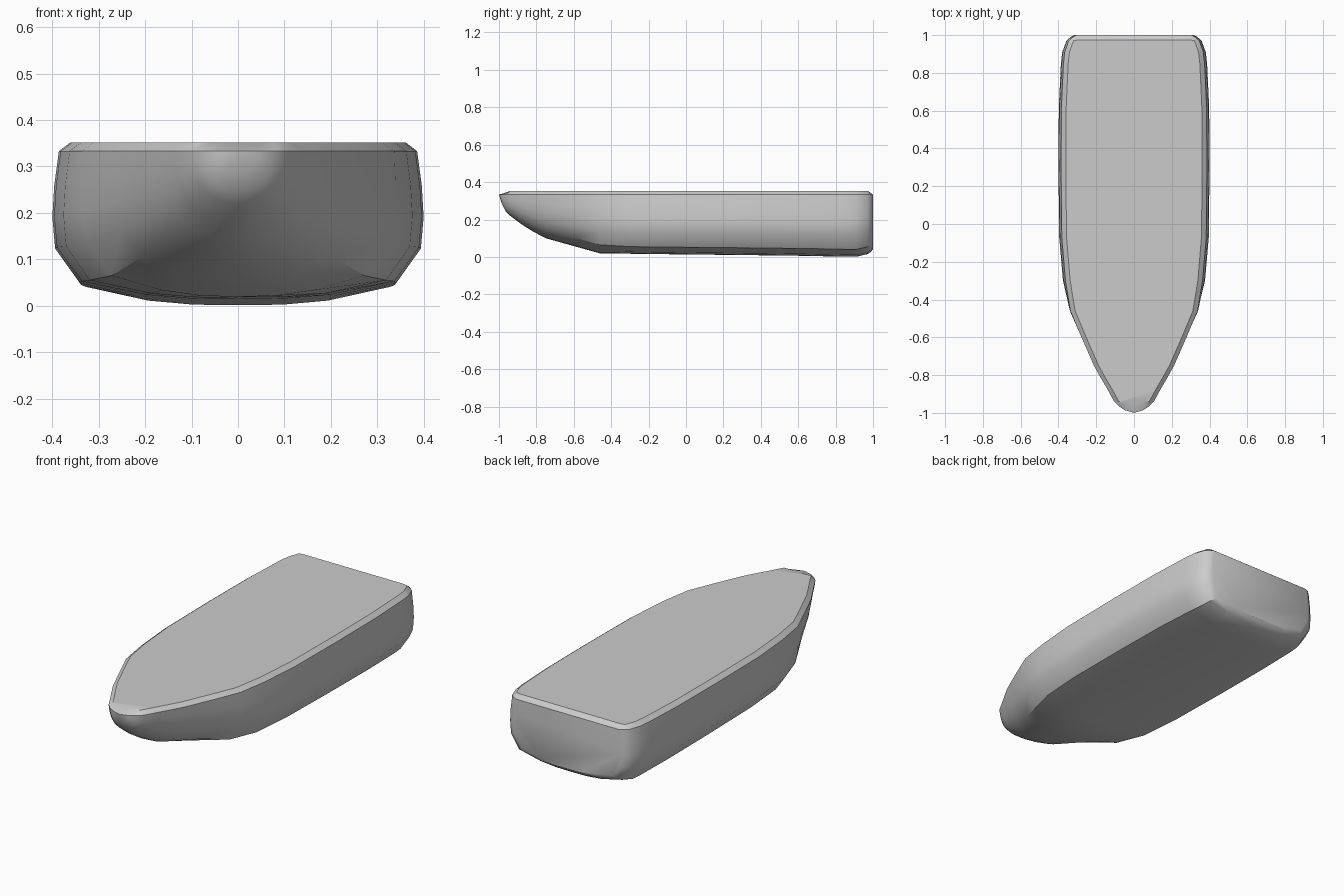
import bpy, bmesh, math

if "Cube" in bpy.data.objects:
    bpy.data.objects.remove(bpy.data.objects["Cube"])

RIM, DECK = 0.333, 0.352
FRONT, BACK = -0.94, 0.975      # deck ends, inside the chamfer

# stations along the hull: y, half width, keel height
stations = [
    (-1.0, 0.0, 0.333), (-0.985, 0.05, 0.285), (-0.965, 0.08, 0.245),
    (-0.94, 0.105, 0.22), (-0.88, 0.138, 0.175), (-0.82, 0.173, 0.137),
    (-0.75, 0.213, 0.10), (-0.6, 0.282, 0.058), (-0.46, 0.345, 0.019),
    (-0.3, 0.376, 0.017), (-0.07, 0.396, 0.014), (0.3, 0.4, 0.01),
    (0.62, 0.398, 0.006), (0.85, 0.387, 0.001), (0.91, 0.38, 0.001),
    (0.97, 0.358, 0.015), (0.99, 0.335, 0.028), (1.0, 0.315, 0.043)]

# half cross-sections (fraction of half width, fraction of height)
mid = [(0, 0), (.25, .004), (.5, .03), (.85, .12), (.985, .35), (1, .56), (.99, .77), (.965, 1)]
bow = [(0, 0), (.22, .02), (.43, .08), (.66, .2), (.83, .4), (.92, .6), (.97, .8), (1, 1)]


def half_section(y, w, keel):
    t = min(1, max(0, (-0.3 - y) / 0.5))
    pts = []
    for (mx, mz), (bx, bz) in zip(mid, bow):
        fx, fz = mx + (bx - mx) * t, mz + (bz - mz) * t
        pts.append((w * fx, y, keel + (RIM - keel) * fz))
    # deck edge, stepped in to make the rim chamfer
    x = max(0, pts[-1][0] - 0.025)
    pts.append((x, min(BACK, max(FRONT, y)), DECK))
    return pts


# hull and deck lofted as closed rings
bm = bmesh.new()
rings = []
for s in stations:
    h = half_section(*s)
    ring = h + [(-x, y, z) for x, y, z in reversed(h[1:])]
    rings.append([bm.verts.new(p) for p in ring])
n = len(rings[0])
for a, b in zip(rings, rings[1:]):
    for i in range(n):
        j = (i + 1) % n
        bm.faces.new((a[i], a[j], b[j], b[i]))

# transom and its top chamfer
end, k = rings[-1], len(mid)
bm.faces.new(end[:k] + end[k + 2:])
bm.faces.new((end[k - 1], end[k], end[k + 1], end[k + 2]))

bmesh.ops.remove_doubles(bm, verts=bm.verts, dist=0.0005)
bmesh.ops.dissolve_degenerate(bm, edges=bm.edges, dist=0.0001)
bmesh.ops.recalc_face_normals(bm, faces=bm.faces)
mesh = bpy.data.meshes.new("boat_hull")
bm.to_mesh(mesh)
bm.free()
hull = bpy.data.objects.new("boat_hull", mesh)
bpy.context.collection.objects.link(hull)
bpy.context.view_layer.objects.active = hull
hull.select_set(True)
bpy.ops.object.shade_smooth_by_angle(angle=math.radians(32))
